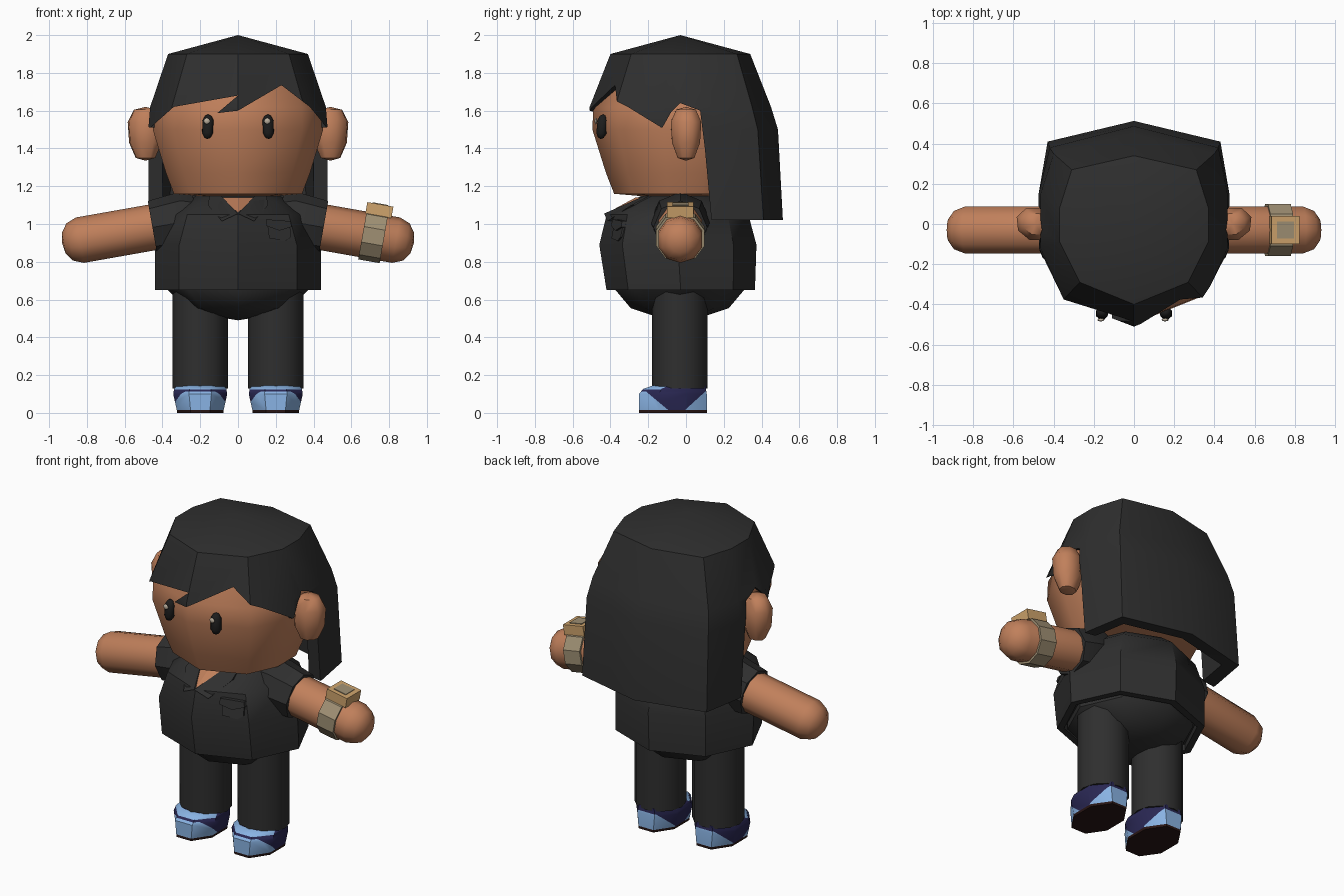
import bpy, bmesh, math
from mathutils import Matrix, Vector

if "Cube" in bpy.data.objects:
    bpy.data.objects.remove(bpy.data.objects["Cube"])


def mat(name, r, g, b):
    m = bpy.data.materials.new(name)
    m.diffuse_color = (r, g, b, 1)
    m.use_nodes = True
    m.node_tree.nodes["Principled BSDF"].inputs["Base Color"].default_value = m.diffuse_color
    return m


SKIN = mat("skin", 0.53, 0.215, 0.105)
CHARCOAL = mat("charcoal", 0.028, 0.028, 0.028)
EYE = mat("eye black", 0.012, 0.012, 0.012)
GLINT = mat("eye glint", 0.5, 0.43, 0.34)
BLUE = mat("light blue", 0.25, 0.45, 0.77)
NAVY = mat("navy", 0.022, 0.02, 0.085)
SOLE = mat("sole brown", 0.022, 0.008, 0.007)
STRAP = mat("strap khaki", 0.35, 0.28, 0.175)
GOLD = mat("watch gold", 0.62, 0.37, 0.15)


def finish(name, bm, mats, matrix=None, angle=40):
    if matrix:
        bm.transform(matrix)
    bmesh.ops.remove_doubles(bm, verts=bm.verts, dist=1e-5)
    bmesh.ops.recalc_face_normals(bm, faces=bm.faces)
    me = bpy.data.meshes.new(name)
    bm.to_mesh(me)
    bm.free()
    ob = bpy.data.objects.new(name, me)
    bpy.context.collection.objects.link(ob)
    for m in mats:
        me.materials.append(m)
    if angle:
        bpy.ops.object.select_all(action='DESELECT')
        ob.select_set(True)
        bpy.context.view_layer.objects.active = ob
        bpy.ops.object.shade_smooth_by_angle(angle=math.radians(angle))
    return ob


def ring(z, rx, ry=None, cx=0, cy=0, n=8, flat=False):
    """n-sided ring; flat puts edges instead of corners on the axes"""
    ry = rx if ry is None else ry
    off, k = (math.pi / n, 1 / math.cos(math.pi / n)) if flat else (0, 1)
    return [(cx + rx * k * math.cos(off + 2 * math.pi * i / n),
             cy + ry * k * math.sin(off + 2 * math.pi * i / n), z) for i in range(n)]


def loft(rings, caps=True):
    bm = bmesh.new()
    rows = [[bm.verts.new(p) for p in r] for r in rings]
    n = len(rows[0])
    for a, b in zip(rows, rows[1:]):
        for i in range(n):
            bm.faces.new((a[i], a[(i + 1) % n], b[(i + 1) % n], b[i]))
    if caps:
        bm.faces.new(rows[0])
        bm.faces.new(rows[-1])
    return bm


def prism(pts, d):
    """closed prism between a polygon and its copy moved by d"""
    return loft([pts, [tuple(Vector(p) + Vector(d)) for p in pts]])


def plan(half, z, s=1, cy=-0.03):
    """mirrored outline from its right half, scaled around the head axis"""
    pts = half + [(-x, y) for x, y in half[-2:0:-1]]
    return [(x * s, cy + (y - cy) * s, z) for x, y in pts]


# Head
face = [(0, -.51), (.35, -.37), (.465, -.12), (.465, .13), (.38, .32), (0, .42)]
head = [plan(face, z, s) for z, s in
        [(1.13, 0), (1.16, .73), (1.27, .82), (1.5, .97), (1.62, .96), (1.88, .7), (1.95, 0)]]
finish("head", loft(head, False), [SKIN], angle=50)
finish("neck", loft([ring(1.0, .13, cy=-.05), ring(1.2, .13, cy=-.05)]), [SKIN])

# Hair: thick shell, then trimmed along the fringe and round the ears
crown = [(0, -.40), (.27, -.29), (.37, -.09), (.37, .08), (.31, .27), (0, .34)]
wide = [(0, -.51), (.35, -.375), (.465, -.12), (.465, .15), (.40, .35), (0, .45)]
low = [(0, -.515), (.35, -.38), (.475, -.12), (.475, .15), (.42, .38), (0, .487)]
hem = [(0, -.51), (.35, -.38), (.475, -.12), (.475, .15), (.43, .41), (0, .513)]
shell = [plan(crown, 2, 0), plan(crown, 1.9), plan(wide, 1.62), plan(low, 1.5), plan(hem, 1.02),
         plan(hem, 1.03, .84), plan(low, 1.5, .84), plan(wide, 1.62, .84),
         plan(crown, 1.84, .84), plan(crown, 1.9, 0)]
hair = finish("hair", loft(shell, False), [CHARCOAL])
fringe = [(-.7, .8), (-.7, 1.5), (-.47, 1.505), (-.34, 1.62), (0, 1.68), (-.11, 1.587),
          (0, 1.60), (.23, 1.735), (.38, 1.62), (.47, 1.51), (.7, 1.5), (.7, .8)]
ear_gap = [(-.14, .8), (-.14, 1.51), (-.125, 1.51), (-.08, 1.59), (-.03, 1.64), (.075, 1.60),
           (.10, 1.4), (.155, .8)]
for nm, pts, d in [("fringe_cutter", [(x, -1, z) for x, z in fringe], (0, .865, 0)),
                   ("ear_cutter", [(-1, y, z) for y, z in ear_gap], (2, 0, 0))]:
    cutter = finish(nm, prism(pts, d), [CHARCOAL], angle=0)
    cutter.hide_render = True
    mod = hair.modifiers.new("trim", 'BOOLEAN')
    mod.operation, mod.solver, mod.object = 'DIFFERENCE', 'EXACT', cutter
    bpy.context.view_layer.objects.active = hair
    bpy.ops.object.modifier_apply(modifier=mod.name)
    bpy.data.objects.remove(cutter)
bpy.ops.object.select_all(action='DESELECT')
hair.select_set(True)
bpy.ops.object.shade_smooth_by_angle(angle=math.radians(40))

# Shirt with a recessed hem
shirt = [(.69, .40, .35, -.03), (.65, .40, .35, -.03), (.65, .44, .393, -.028),
         (.89, .44, .416, -.043), (1.05, .38, .375, -.045), (1.12, .28, .27, -.03),
         (1.165, .19, .17, -.03)]
finish("shirt", loft([ring(z, rx, ry, 0, cy) for z, rx, ry, cy in shirt]), [CHARCOAL])
hips = [(.69, .37, .34), (.65, .37, .34), (.555, .28, .26), (.515, .15, .14), (.49, 0, 0)]
finish("trouser_seat", loft([ring(z, rx, ry, 0, -.033) for z, rx, ry in hips], False), [CHARCOAL])


def front(x, z, out=0):
    """point on the shirt front"""
    prof = [(.65, -.421), (.89, -.459), (1.05, -.42), (1.12, -.30), (1.165, -.20)]
    for (z0, y0), (z1, y1) in zip(prof, prof[1:]):
        if z <= z1:
            break
    return (x, y0 + (y1 - y0) * (z - z0) / (z1 - z0) + .41 * abs(x) - out, z)


def plate(name, pts, out, m):
    finish(name, prism([front(x, z, out) for x, z in pts], (0, .04, 0)), [m], angle=0)


# Open neck, collar flaps and pocket
plate("neck_opening", [(0, 1.06), (0, 1.14), (-.09, 1.14)], .012, SKIN)
plate("neck_opening", [(0, 1.06), (.09, 1.14), (0, 1.14)], .012, SKIN)
for s in (1, -1):
    plate("collar_flap", [(0, 1.055), (s * .085, 1.015), (s * .16, 1.10), (s * .15, 1.155),
                          (s * .09, 1.15)], .022, CHARCOAL)
plate("pocket", [(.155, 1.0), (.275, 1.0), (.28, .93), (.25, .91), (.165, .925)], .012, CHARCOAL)
plate("pocket_flap", [(.148, 1.025), (.278, 1.015), (.285, .985), (.22, .965), (.15, .99)],
      .024, CHARCOAL)

for s, side in ((1, "left"), (-1, "right")):
    flip = Matrix.Scale(s, 4, (1, 0, 0))
    arm = flip @ Matrix.Translation((0, -.03, 1.062)) @ Matrix.Rotation(math.radians(100), 4, 'Y')

    # Arm and sleeve, built along the sloping arm axis
    rings = [ring(t, r, n=10) for t, r in [(.25, .122), (.85, .122), (.905, .1), (.937, .055), (.945, 0)]]
    finish(side + "_arm", loft(rings, False), [SKIN], arm, 50)
    rings = [ring(t, r) for t, r in [(.22, .13), (.29, .16), (.46, .142), (.46, .118), (.42, .118)]]
    finish(side + "_sleeve", loft(rings), [CHARCOAL], arm)
    if s > 0:
        # Wristwatch
        rings = [ring(t, r, n=10) for t, r in [(.67, .115), (.67, .135), (.785, .135), (.785, .115)]]
        finish("watch_strap", loft(rings), [STRAP], arm, 30)
        for nm, lo, hi, w, m in [("watch_case", .11, .172, .07, GOLD), ("watch_dial", .17, .176, .042, STRAP)]:
            pts = [(-lo, a * w, .735 + b * w) for a, b in ((-1, -1), (1, -1), (1, 1), (-1, 1))]
            finish(nm, prism(pts, (lo - hi, 0, 0)), [m], arm, 0)

    # Ear
    lobes = [(-.145, 0), (-.13, .055), (-.05, .092), (.06, .1), (.125, .065), (.14, 0)]
    turn = flip @ Matrix.Translation((.49, .0, 1.48)) @ Matrix.Rotation(math.radians(20), 4, 'Z')
    finish(side + "_ear", loft([ring(z, r, r * .85) for z, r in lobes], False), [SKIN], turn, 50)

    # Eye with a glint
    look = flip @ Matrix.Translation((.16, -.445, 1.515)) @ Matrix.Rotation(math.radians(22), 4, 'Z') \
        @ Matrix.Rotation(math.radians(-6), 4, 'X')
    oval = [(-.066, 0), (-.058, .018), (-.035, .031), (.035, .031), (.058, .018), (.066, 0)]
    finish(side + "_eye", loft([ring(z, r, r * .9) for z, r in oval], False), [EYE], look, 60)
    spot = Matrix.Translation((.16 * s - .005, -.477, 1.545))
    dot = [(-.018, 0), (-.012, .012), (0, .018), (.012, .012), (.018, 0)]
    finish(side + "_eye_glint", loft([ring(z, r, r * .45) for z, r in dot], False), [GLINT], spot, 60)

    # Trouser leg
    finish(side + "_trouser_leg", loft([ring(z, .148, cx=.2 * s, cy=-.033, n=12)
                                        for z in (.13, .66)]), [CHARCOAL])

    # Shoe: two-tone panels split along slanted seams, dark sole
    prof = [(0, .122, .18, -.07), (.015, .124, .18, -.07), (.1, .143, .18, -.07),
            (.128, .138, .165, -.06), (.145, .125, .14, -.035)]
    bm = loft([ring(z, rx, ry, .2, cy, 8, True) for z, rx, ry, cy in prof])
    toe_co, toe_no = Vector((0, -.22, .12)), Vector((0, .1, .12))
    heel_co, heel_no = Vector((0, 0, .02)), Vector((0, .1, -.11))
    for co, no in [(toe_co, toe_no), (heel_co, heel_no), ((0, 0, .113), (0, 0, 1)),
                   ((0, 0, .124), (0, 0, 1))]:
        bmesh.ops.bisect_plane(bm, geom=bm.verts[:] + bm.edges[:] + bm.faces[:],
                               plane_co=co, plane_no=no)
    for f in bm.faces:
        c = f.calc_center_median()
        toe = (c - toe_co).dot(toe_no) < 0 or (c.z > .124 and c.y < -.15)
        heel = (c - heel_co).dot(heel_no) > 0
        band = .113 < c.z < .124
        f.material_index = 2 if c.z < .014 else 1 if (toe or heel) and not band else 0
    finish(side + "_shoe", bm, [NAVY, BLUE, SOLE], flip)
